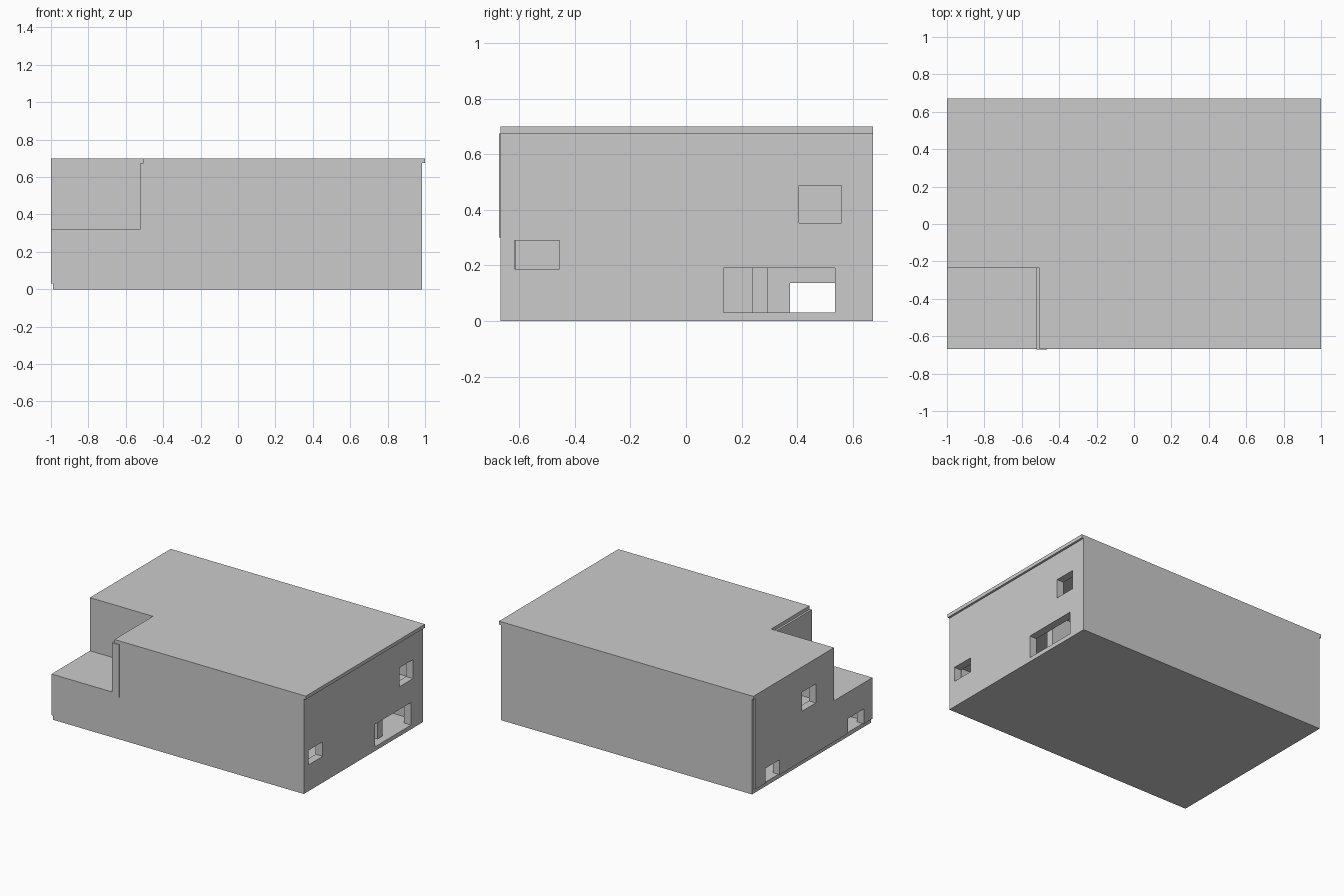
import bpy, bmesh

if "Cube" in bpy.data.objects:
    bpy.data.objects.remove(bpy.data.objects["Cube"])

X0, X1, Y0, Y1 = -1.0, 0.985, -0.667, 0.672   # outer wall faces
T = 0.055                                     # wall thickness
G, M0, M1, R0, R1 = 0.03, 0.30, 0.322, 0.675, 0.70  # floor, mid slab, roof levels
NX, NY = -0.52, -0.235                        # terrace notch corner


def mesh_object(name, bm):
    bmesh.ops.recalc_face_normals(bm, faces=bm.faces)
    me = bpy.data.meshes.new(name)
    bm.to_mesh(me)
    bm.free()
    ob = bpy.data.objects.new(name, me)
    bpy.context.collection.objects.link(ob)
    return ob


def prism(name, outline, z0, z1):
    bm = bmesh.new()
    base = bm.faces.new([bm.verts.new((x, y, z0)) for x, y in outline])
    top = bmesh.ops.extrude_face_region(bm, geom=[base])["geom"]
    verts = [v for v in top if isinstance(v, bmesh.types.BMVert)]
    bmesh.ops.translate(bm, verts=verts, vec=(0, 0, z1 - z0))
    if not base.is_valid or len(bm.faces) < len(outline) + 2:
        bm.faces.new([v for v in bm.verts if v not in verts])
    return mesh_object(name, bm)


def box(name, x0, x1, y0, y1, z0, z1):
    return prism(name, [(x0, y0), (x1, y0), (x1, y1), (x0, y1)], z0, z1)


def cut_windows(wall, openings):
    """Cut (y0, y1, z0, z1) openings through a wall facing along x."""
    cx = wall.data.vertices[0].co.x
    for y0, y1, z0, z1 in openings:
        cutter = box("window_cutter", cx - 0.2, cx + 0.2, y0, y1, z0, z1)
        cutter.hide_render = True
        mod = wall.modifiers.new("window", 'BOOLEAN')
        mod.operation, mod.object, mod.solver = 'DIFFERENCE', cutter, 'EXACT'
        bpy.context.view_layer.objects.active = wall
        bpy.ops.object.modifier_apply(modifier=mod.name)
        bpy.data.objects.remove(cutter)


# Slabs
box("ground_slab", -0.99, X1, Y0, Y1, 0, G)
box("middle_slab", X0 + 0.01, X1 - T, Y0 + T, Y1 - T, M0, M1)
prism("roof_slab", [(NX + 0.015, Y0), (1, Y0), (1, Y1), (X0, Y1),
                    (X0, NY), (NX + 0.015, NY)], R0, R1)

# Right wall with three windows
right = box("right_wall", X1 - T, X1, Y0, Y1, G, R0)
cut_windows(right, [(-0.617, -0.455, 0.187, 0.29),
                    (0.407, 0.56, 0.352, 0.487),
                    (0.135, 0.537, G - 0.001, 0.19)])

# Left wall: full length below, stepped back behind the terrace above
left_low = box("left_lower_wall", X0, X0 + T, Y0, Y1 - 0.025, G, M1)
cut_windows(left_low, [(0.375, 0.537, G - 0.001, 0.136),
                       (-0.57, -0.39, G - 0.001, 0.136)])
left_up = box("left_upper_wall", X0, X0 + T, NY, Y1 - 0.025, M1, R0)
cut_windows(left_up, [(-0.03, 0.125, 0.385, 0.52)])

# Back and front walls
box("back_wall", X0 + 0.012, X1 - T, Y1 - T, Y1, G, R0)
box("front_lower_wall", X0 + T, X1 - T, Y0, Y0 + T, G, M1)
box("front_upper_wall", NX + T, X1 - T, Y0, Y0 + T, M1, R0)

# Walls around the terrace
box("terrace_back_wall", X0 + T, NX + T, NY, NY + T, M1, R0)
box("terrace_side_wall", NX, NX + T, Y0 - 0.005, NY, M0, R0)

# Ground floor partition
box("partition_wall", -0.2, X1 - T, 0.24, 0.295, G, M0)
